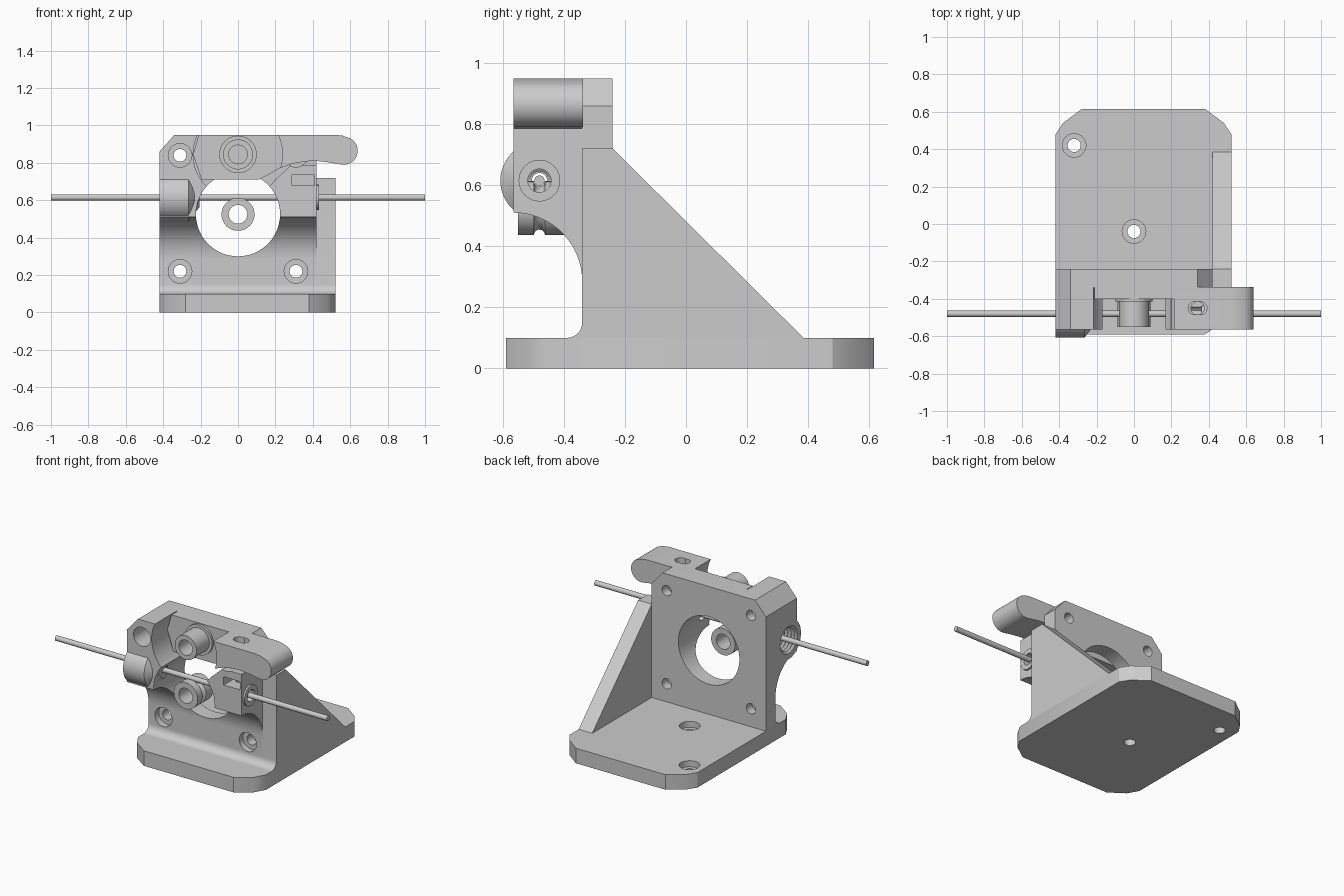
import bpy, bmesh, math
from mathutils import Vector

cube = bpy.data.objects.get("Cube")
if cube:
    bpy.data.objects.remove(cube, do_unlink=True)

mat = bpy.data.materials.new("plain grey")
mat.use_nodes = True
GREY = (0.6, 0.6, 0.6, 1)
mat.diffuse_color = GREY
mat.node_tree.nodes["Principled BSDF"].inputs["Base Color"].default_value = GREY


def place(axis, t, u, v):
    """Point at t along the axis, with u, v across it."""
    return Vector({"x": (t, u, v), "y": (u, t, v), "z": (u, v, t)}[axis])


def finish(name, bm):
    bmesh.ops.recalc_face_normals(bm, faces=bm.faces)
    mesh = bpy.data.meshes.new(name)
    bm.to_mesh(mesh)
    bm.free()
    mesh.materials.append(mat)
    ob = bpy.data.objects.new(name, mesh)
    bpy.context.collection.objects.link(ob)
    return ob


def prism(name, axis, a, b, pts):
    bm = bmesh.new()
    ends = [[bm.verts.new(place(axis, t, u, v)) for u, v in pts] for t in (a, b)]
    for end in ends:
        bm.faces.new(end)
    n = len(pts)
    for i in range(n):
        j = (i + 1) % n
        bm.faces.new((ends[0][i], ends[0][j], ends[1][j], ends[1][i]))
    return finish(name, bm)


def arc(cu, cv, r, start, end, n=16):
    angles = [math.radians(start + (end - start) * i / n) for i in range(n + 1)]
    return [(cu + r * math.cos(t), cv + r * math.sin(t)) for t in angles]


def cylinder(name, axis, a, b, cu, cv, r, n=48):
    return prism(name, axis, a, b, arc(cu, cv, r, 0, 360, n)[:-1])


def ring(name, axis, cu, cv, profile, n=48):
    """Turn a closed (along, radius) profile about an axis."""
    bm = bmesh.new()
    loops = [[bm.verts.new(place(axis, t, u, v)) for u, v in arc(cu, cv, r, 0, 360, n)[:-1]]
             for t, r in profile]
    for k, loop in enumerate(loops):
        other = loops[(k + 1) % len(loops)]
        for i in range(n):
            j = (i + 1) % n
            bm.faces.new((loop[i], loop[j], other[j], other[i]))
    return finish(name, bm)


def cut(target, *cutters):
    for c in cutters:
        mod = target.modifiers.new("cut", "BOOLEAN")
        mod.object, mod.operation, mod.solver = c, "DIFFERENCE", "EXACT"
        bpy.context.view_layer.objects.active = target
        bpy.ops.object.modifier_apply(modifier=mod.name)
        bpy.data.objects.remove(c, do_unlink=True)


def box(x0, x1, y0, y1, z0, z1):
    return prism("cutter", "z", z0, z1, [(x0, y0), (x1, y0), (x1, y1), (x0, y1)])


def hole(axis, a, b, cu, cv, r):
    return cylinder("cutter", axis, a, b, cu, cv, r)


FRONT, FACE, BACK = -0.565, -0.34, -0.24
GEAR_Z, IDLER_Z, ROD_Y, ROD_Z = 0.525, 0.845, -0.48, 0.615
foot_fillet = arc(-0.39, 0.15, 0.05, 0, -90, 8)

# Base plate with clipped corners and two countersunk holes
base = prism("base_plate", "z", 0, 0.1, [
    (-0.28, -0.59), (0.38, -0.59), (0.48, -0.52), (0.52, -0.45),
    (0.52, 0.48), (0.48, 0.54), (0.38, 0.615),
    (-0.28, 0.615), (-0.38, 0.54), (-0.42, 0.48), (-0.42, -0.45), (-0.38, -0.52)])
for x, y in ((-0.32, 0.42), (0, -0.04)):
    cut(base, hole("z", -0.1, 0.2, x, y, 0.035), hole("z", 0.06, 0.2, x, y, 0.063))

# Upright motor bracket with its overhanging front block
bracket = prism("motor_bracket", "x", -0.42, 0.42,
                [(BACK, 0.1), (BACK, 0.95), (FRONT, 0.95)]
                + arc(FRONT, 0.285, 0.225, 90, 0, 24) + foot_fillet)
cut(bracket,
    hole("y", -0.8, 0, 0, GEAR_Z, 0.225),
    hole("y", -0.8, FACE, 0, IDLER_Z, 0.24),
    prism("cutter", "y", -0.8, FACE,
          [(0, 0.71), (0.2, 0.71), (0.28, 0.785), (0.5, 0.785), (0.5, 1.1), (0, 1.1)]))
for s in (-1, 1):
    cut(bracket, prism("cutter", "y", -0.8, 0,
                       [(s * 0.5, 0.77), (s * 0.5, 1.04), (s * 0.26, 1.04)]))
    for z in (0.22, 0.84):
        cut(bracket, hole("y", -0.8, 0, s * 0.31, z, 0.034),
            hole("y", -0.8, -0.3, s * 0.31, z, 0.063))
# Nut slot, tension screw bore and filament bores
cut(bracket, box(0.29, 0.41, -0.8, -0.4, 0.68, 0.735),
    hole("z", 0.6, 0.9, 0.34, -0.45, 0.035),
    hole("x", 0.1, 0.5, ROD_Y, ROD_Z, 0.04),
    hole("x", -0.5, -0.1, ROD_Y, ROD_Z, 0.03),
    hole("x", -0.5, -0.29, ROD_Y, ROD_Z, 0.1))

# Triangular side gusset
gusset = prism("side_gusset", "x", 0.42, 0.52,
               [(0.385, 0.1), (BACK, 0.72), (FACE, 0.72)] + foot_fillet)

# Threaded inlet boss with a tapered nose
thread = [(-0.3 - 0.012 * i, 0.075 if i % 2 else 0.09) for i in range(10)]
boss = ring("inlet_boss", "x", ROD_Y, ROD_Z,
            [(-0.42, 0.09), (-0.42, 0.128), (-0.265, 0.128), (-0.205, 0.05),
             (-0.205, 0.025), (-0.3, 0.025)] + thread)

# Outlet collar
collar = ring("outlet_collar", "x", ROD_Y, ROD_Z,
              [(0.36, 0.038), (0.432, 0.038), (0.432, 0.068), (0.415, 0.068), (0.36, 0.04)])

# Idler lever, pocketed around the idler
lever = prism("idler_lever", "y", FRONT, -0.337,
              [(-0.21, 0.95), (-0.24, 0.845), (-0.195, 0.71), (0.11, 0.71), (0.16, 0.735),
               (0.22, 0.77), (0.29, 0.795), (0.36, 0.808), (0.42, 0.81), (0.48, 0.803)]
              + arc(0.565, 0.865, 0.075, -100, 60, 16) + [(0.56, 0.945), (0.52, 0.95)])
cut(lever, hole("y", -0.8, -0.4, 0, IDLER_Z, 0.238),
    box(-0.5, 0, -0.8, -0.4, 0.6, 1.1),
    hole("z", 0.6, 1.1, 0.325, -0.45, 0.035), hole("z", 0.6, 1.1, 0.355, -0.45, 0.035))

# Idler roller with its washer
idler = ring("idler_roller", "y", 0, IDLER_Z,
             [(-0.55, 0.05), (-0.55, 0.08), (-0.415, 0.08), (-0.415, 0.1),
              (-0.4, 0.1), (-0.4, 0.05)])

# Grooved drive gear
groove = [(ROD_Y + 0.018 * math.cos(t), 0.088 - 0.018 * math.sin(t))
          for t in (math.pi * (1 - i / 8) for i in range(9))]
gear = ring("drive_gear", "y", 0, GEAR_Z,
            [(-0.55, 0.05), (-0.55, 0.088)] + groove + [(-0.39, 0.088), (-0.39, 0.05)])

# Filament strand
strand = cylinder("filament", "x", -1, 1, ROD_Y, ROD_Z, 0.017, 24)

for ob in (base, bracket, gusset, boss, collar, lever, idler, gear, strand):
    bpy.ops.object.select_all(action="DESELECT")
    ob.select_set(True)
    bpy.context.view_layer.objects.active = ob
    bpy.ops.object.shade_smooth_by_angle(angle=math.radians(30))
